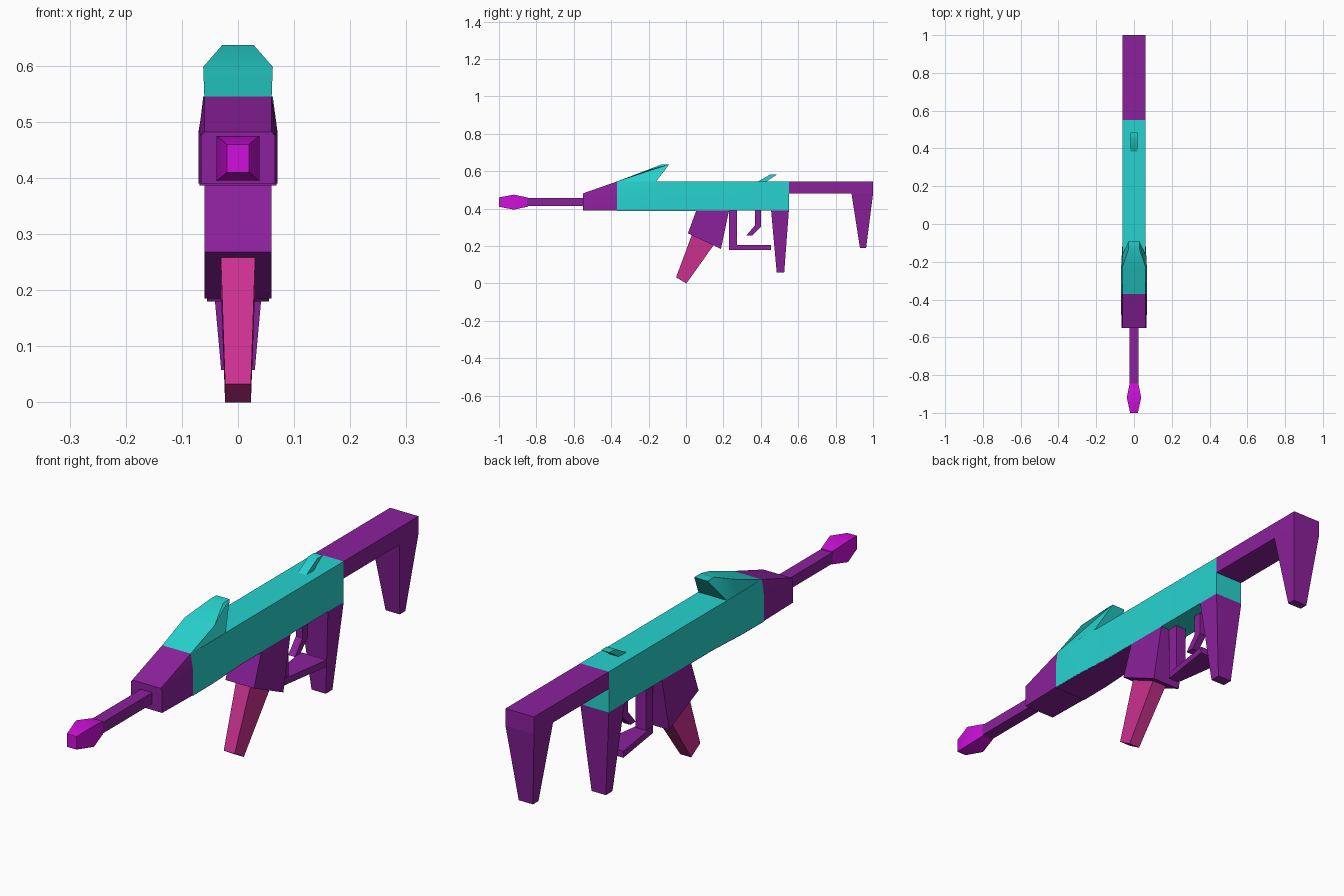
import bpy, bmesh, math

if "Cube" in bpy.data.objects:
    bpy.data.objects.remove(bpy.data.objects["Cube"])


def material(name, rgb):
    m = bpy.data.materials.new(name)
    m.diffuse_color = (*rgb, 1)
    m.use_nodes = True
    m.node_tree.nodes["Principled BSDF"].inputs["Base Color"].default_value = m.diffuse_color
    return m


TEAL = material("teal", (0.02, 0.65, 0.62))
PURPLE = material("purple", (0.26, 0.015, 0.33))
MAGENTA = material("magenta", (0.62, 0.005, 0.7))
PINK = material("pink", (0.6, 0.03, 0.28))


def finish(name, bm, mat):
    bmesh.ops.recalc_face_normals(bm, faces=bm.faces)
    mesh = bpy.data.meshes.new(name)
    bm.to_mesh(mesh)
    bm.free()
    mesh.materials.append(mat)
    ob = bpy.data.objects.new(name, mesh)
    bpy.context.collection.objects.link(ob)
    bpy.ops.object.select_all(action='DESELECT')
    ob.select_set(True)
    bpy.context.view_layer.objects.active = ob
    bpy.ops.object.shade_smooth_by_angle(angle=math.radians(30))
    return ob


def plate(name, points, mat):
    """Side profile of (y, z, half width) points, mirrored across x = 0."""
    bm = bmesh.new()
    left = [bm.verts.new((-w, y, z)) for y, z, w in points]
    right = [bm.verts.new((w, y, z)) for y, z, w in points]
    bm.faces.new(left)
    bm.faces.new(right)
    n = len(points)
    for i in range(n):
        j = (i + 1) % n
        bm.faces.new((left[i], left[j], right[j], right[i]))
    bmesh.ops.triangulate(bm, faces=[f for f in bm.faces if len(f.verts) > 4])
    return finish(name, bm, mat)


def loft(name, sections, mat):
    """Sections (y, [(half width, z), ...] bottom to top), skinned along y."""
    bm = bmesh.new()
    rings = []
    for y, half in sections:
        pts = half + [(-x, z) for x, z in reversed(half)]
        rings.append([bm.verts.new((x, y, z)) for x, z in pts])
    n = len(rings[0])
    for a, b in zip(rings, rings[1:]):
        for i in range(n):
            j = (i + 1) % n
            bm.faces.new((a[i], a[j], b[j], b[i]))
    bm.faces.new(rings[0])
    bm.faces.new(rings[-1])
    return finish(name, bm, mat)


def box_section(y, w, h, zc=0.435):
    return (y, [(w, zc - h), (w, zc + h)])


# Muzzle and barrel
loft("muzzle_tip", [box_section(-1.0, 0.02, 0.025),
                    box_section(-0.92, 0.038, 0.04),
                    box_section(-0.845, 0.023, 0.024)], MAGENTA)
loft("barrel", [box_section(-0.85, 0.024, 0.021),
                box_section(-0.54, 0.024, 0.021)], PURPLE)

# Front shroud and receiver share one cross-section at the joint
joint = (-0.37, [(0.07, 0.39), (0.07, 0.485), (0.06, 0.545)])
loft("front_shroud", [(-0.55, [(0.066, 0.39), (0.066, 0.475), (0.06, 0.482)]),
                      joint], PURPLE)
loft("receiver", [joint,
                  (-0.24, [(0.069, 0.39), (0.069, 0.485), (0.062, 0.545)]),
                  (-0.08, [(0.06, 0.39), (0.06, 0.485), (0.06, 0.545)]),
                  (0.55, [(0.06, 0.39), (0.06, 0.485), (0.06, 0.545)])], TEAL)
loft("receiver_underside", [(-0.37, [(0.069, 0.387), (0.069, 0.391)]),
                            (-0.24, [(0.068, 0.387), (0.068, 0.391)]),
                            (-0.08, [(0.059, 0.387), (0.059, 0.391)]),
                            (0.07, [(0.059, 0.387), (0.059, 0.391)])], PURPLE)

# Sights
plate("front_sight_fin", [(-0.37, 0.545, 0.06), (-0.23, 0.598, 0.062),
                          (-0.13, 0.637, 0.028), (-0.09, 0.637, 0.028),
                          (-0.16, 0.545, 0.06)], TEAL)
plate("rear_sight", [(0.385, 0.545, 0.018), (0.45, 0.582, 0.018),
                     (0.485, 0.582, 0.018), (0.43, 0.545, 0.018)], TEAL)

# Stock and butt
plate("stock", [(0.55, 0.48, 0.06), (0.55, 0.545, 0.06),
                (1.0, 0.545, 0.06), (1.0, 0.48, 0.06)], PURPLE)
plate("butt", [(0.885, 0.48, 0.06), (1.0, 0.48, 0.06),
               (0.963, 0.19, 0.03), (0.93, 0.19, 0.03)], PURPLE)

# Grip
plate("grip", [(0.455, 0.39, 0.06), (0.55, 0.39, 0.06),
               (0.525, 0.058, 0.03), (0.485, 0.058, 0.03)], PURPLE)

# Magazine and its housing
plate("magazine_housing", [(0.055, 0.39, 0.06), (0.23, 0.39, 0.06),
                           (0.187, 0.185, 0.06), (0.01, 0.268, 0.06)], PURPLE)
plate("magazine", [(0.035, 0.27, 0.031), (0.155, 0.215, 0.031),
                   (0.002, 0.0, 0.023), (-0.053, 0.033, 0.023)], PINK)

# Trigger and guard
plate("trigger", [(0.368, 0.392, 0.014), (0.4, 0.392, 0.014),
                  (0.4, 0.302, 0.014), (0.355, 0.256, 0.014),
                  (0.322, 0.256, 0.014), (0.368, 0.31, 0.014)], PURPLE)
plate("guard_post", [(0.23, 0.392, 0.022), (0.272, 0.392, 0.022),
                     (0.272, 0.18, 0.022), (0.23, 0.18, 0.022)], PURPLE)
plate("guard_bar", [(0.23, 0.205, 0.022), (0.455, 0.205, 0.055),
                    (0.455, 0.18, 0.055), (0.23, 0.18, 0.022)], PURPLE)
